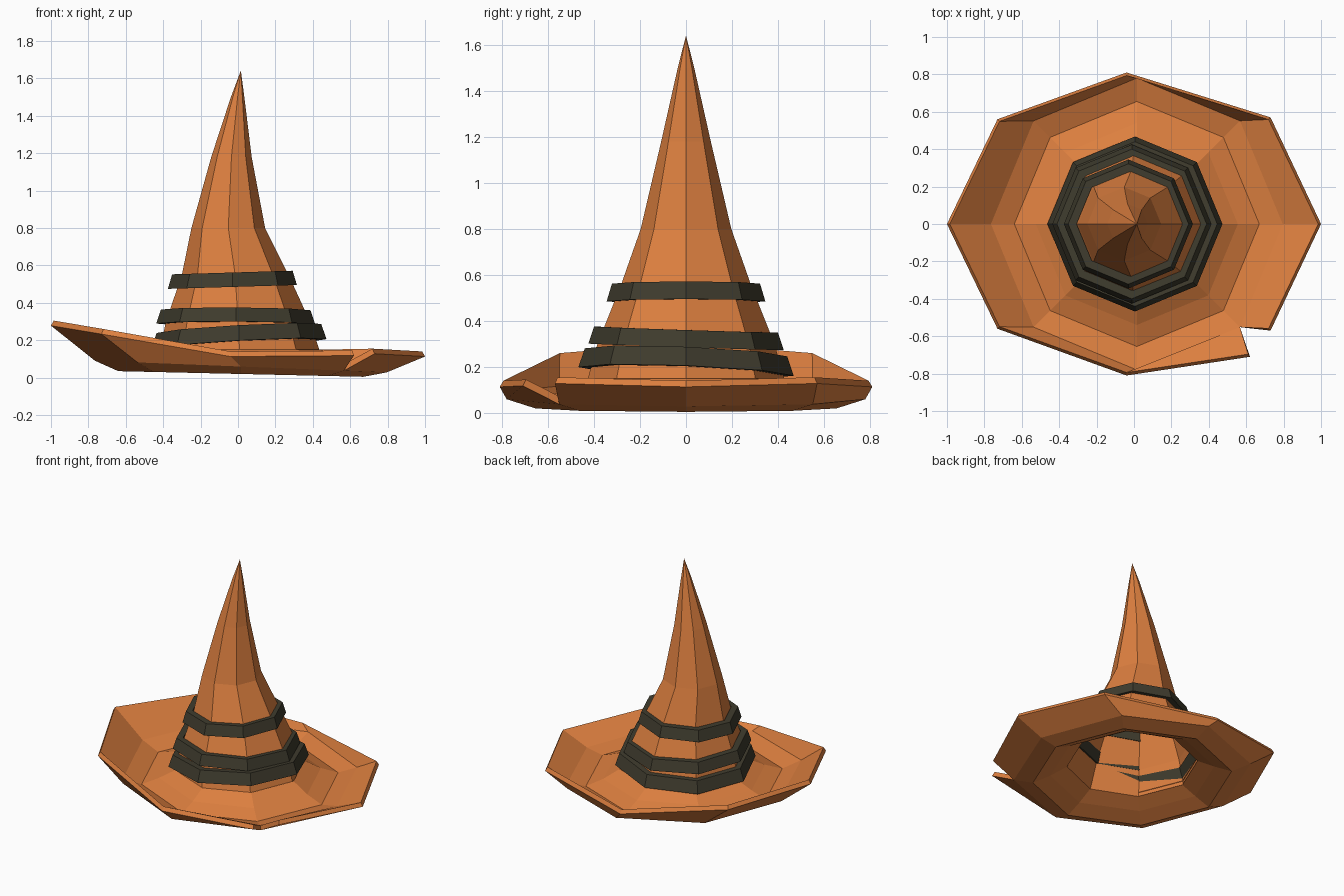
import bpy, bmesh, math

if "Cube" in bpy.data.objects:
    bpy.data.objects.remove(bpy.data.objects["Cube"])

N = 8


def material(name, rgb):
    m = bpy.data.materials.new(name)
    m.diffuse_color = (*rgb, 1)
    m.use_nodes = True
    m.node_tree.nodes["Principled BSDF"].inputs["Base Color"].default_value = m.diffuse_color
    return m


ORANGE = material("orange_felt", (0.72, 0.213, 0.05))
DARK = material("dark_band", (0.05, 0.045, 0.027))


def finish(bm, name, mat, recalc=True):
    bmesh.ops.remove_doubles(bm, verts=bm.verts, dist=0.0005)
    if recalc:
        bmesh.ops.recalc_face_normals(bm, faces=bm.faces)
    me = bpy.data.meshes.new(name)
    bm.to_mesh(me)
    bm.free()
    me.materials.append(mat)
    ob = bpy.data.objects.new(name, me)
    bpy.context.collection.objects.link(ob)
    return ob


def polar(r, a, cx=0.0):
    return cx + r * math.cos(a), r * math.sin(a)


# Brim: nine profile columns from the torn corner (-45 deg) right round to it again
rim = [(0.73, -0.57, 0.155), (1, 0, 0.14), (0.73, 0.57, 0.155), (-0.04, 0.81, 0.14),
       (-0.73, 0.56, 0.26), (-1, 0, 0.305), (-0.73, -0.56, 0.26), (-0.04, -0.81, 0.14),
       (0.62, -0.71, 0.145)]
bm = bmesh.new()
cols = []
for i, (rx, ry, rz) in enumerate(rim):
    a = math.radians(-45 + 45 * i)
    under, over = [], []
    # ring radius, underside height, sideways slope, felt thickness
    for r, z, slope, t in [(0.43, 0.12, 0, 0.03), (0.54, 0.065, -0.02, 0.03),
                           (0.655, 0.02, -0.023, 0.035), (0.78, 0.06, -0.04, 0.035)]:
        x, y = polar(r, a, 0.015)
        under.append((x, y, z + slope * x))
        over.append((x, y, z + slope * x + t))
    edge = [(rx, ry, rz - 0.027), (rx * 0.985, ry * 0.98, rz)]
    cols.append([bm.verts.new(p) for p in under + edge + over[::-1]])
for c, d in zip(cols, cols[1:]):
    for j in range(len(c) - 1):
        bm.faces.new((c[j], d[j], d[j + 1], c[j + 1]))
for c in (cols[0], cols[-1]):          # both sides of the tear
    bm.faces.new(c[3:7])
finish(bm, "brim", ORANGE)

# Crown: open eight-sided cone with a bent axis
bm = bmesh.new()
prev = None
for r, z, cx in [(0.435, 0.12, 0.01), (0.385, 0.30, 0.0), (0.285, 0.55, -0.015),
                 (0.197, 0.80, -0.052), (0.108, 1.18, -0.035), (0.036, 1.50, -0.002),
                 (0.0004, 1.64, 0.015)]:
    ring = [bm.verts.new((*polar(r, 2 * math.pi * i / N, cx), z)) for i in range(N)]
    if prev:
        for i in range(N):
            k = (i + 1) % N
            bm.faces.new((prev[i], prev[k], ring[k], ring[i]))
    prev = ring
finish(bm, "crown", ORANGE, recalc=False)


# Bands: tilted flared rings wrapped round the crown
def band(name, cx, z, r_low, r_top, inset, sx, sy, h=0.08):
    bm = bmesh.new()
    loops = []
    for i in range(N):
        a = 2 * math.pi * i / N
        loop = []
        for r, dz in [(r_low, 0), (r_top, h), (r_top - inset, h), (r_low - inset, 0)]:
            x, y = polar(r, a, cx)
            loop.append(bm.verts.new((x, y, z + dz + sx * x + sy * y)))
        loops.append(loop)
    for i in range(N):
        c, d = loops[i], loops[(i + 1) % N]
        for j in range(4):
            k = (j + 1) % 4
            bm.faces.new((c[j], d[j], d[k], c[k]))
    finish(bm, name, DARK)


band("lower_band", 0.005, 0.18, 0.468, 0.44, 0.045, 0.055, -0.04, 0.083)
band("middle_band", -0.012, 0.287, 0.425, 0.40, 0.045, -0.005, -0.033, 0.075)
band("upper_band", -0.03, 0.486, 0.345, 0.322, 0.045, 0.03, 0.0, 0.077)
